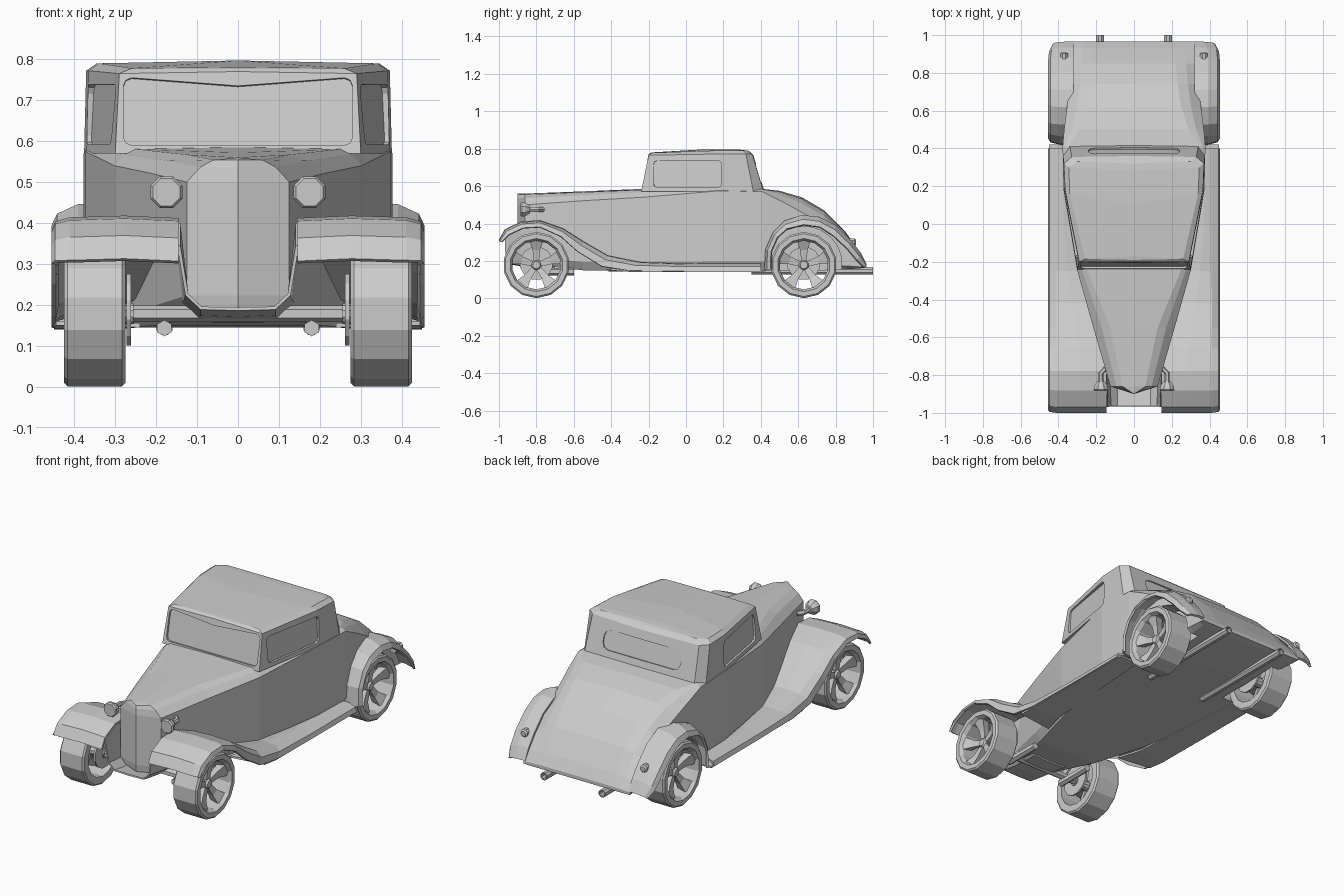
import bpy, bmesh
from math import sin, cos, pi
from mathutils import Vector

if "Cube" in bpy.data.objects:
    bpy.data.objects.remove(bpy.data.objects["Cube"])


def grid(name, rows, both=True, thick=0):
    """Quad sheet through rows of points, optionally mirrored across x = 0."""
    bm = bmesh.new()
    for s in ((1, -1) if both else (1,)):
        vs = [[bm.verts.new((s * p[0], p[1], p[2])) for p in r] for r in rows]
        for a, b in zip(vs, vs[1:]):
            for i in range(len(a) - 1):
                bm.faces.new((a[i], a[i + 1], b[i + 1], b[i]))
    bmesh.ops.remove_doubles(bm, verts=bm.verts, dist=1e-4)
    bmesh.ops.recalc_face_normals(bm, faces=bm.faces)
    me = bpy.data.meshes.new(name)
    bm.to_mesh(me)
    bm.free()
    ob = bpy.data.objects.new(name, me)
    bpy.context.collection.objects.link(ob)
    if thick:
        m = ob.modifiers.new("thickness", 'SOLIDIFY')
        m.thickness, m.offset = thick, 0
    return ob


def lathe(name, profile, axis, c, n, both=True):
    """Spin (position along axis, radius) pairs about an x or y axis through c."""
    rows = []
    for k in range(n + 1):
        a = 2 * pi * (k % n + 0.5) / n
        if axis == 'X':
            rows.append([(c[0] + t, c[1] + r * cos(a), c[2] + r * sin(a)) for t, r in profile])
        else:
            rows.append([(c[0] + r * cos(a), c[1] + t, c[2] + r * sin(a)) for t, r in profile])
    return grid(name, rows, both)


def cut(ob, cutter):
    m = ob.modifiers.new("cut", 'BOOLEAN')
    m.operation, m.object, m.solver = 'DIFFERENCE', cutter, 'EXACT'
    dg = bpy.context.evaluated_depsgraph_get()
    me = bpy.data.meshes.new_from_object(ob.evaluated_get(dg))
    ob.modifiers.clear()
    ob.data = me
    bpy.data.objects.remove(cutter)


def rounded(u0, u1, v0, v1, r):
    pts = []
    for u, v, a0 in ((u1 - r, v1 - r, 0), (u0 + r, v1 - r, 1), (u0 + r, v0 + r, 2), (u1 - r, v0 + r, 3)):
        pts += [(u + r * cos((a0 + k / 2) * pi / 2), v + r * sin((a0 + k / 2) * pi / 2)) for k in range(3)]
    return pts


def recess(ob, outline, place, normal, both=False, depth=0.012):
    n = Vector(normal).normalized()
    pts = [Vector(place(u, v)) for u, v in outline]
    pts.append(pts[0])
    mid = sum(pts[:-1], Vector()) / (len(pts) - 1)
    lo, hi = -n * depth, n * 0.05
    rows = [[mid + lo] * len(pts), [p + lo for p in pts], [p + hi for p in pts], [mid + hi] * len(pts)]
    cut(ob, grid("window_cutter", rows, both))


def lerp(a, b, t):
    return a + (b - a) * t


# Body: hood, doors and tail lofted along y (y, half width, top, flat top half width, shoulder drop, bottom)
stations = [(-.86, .125, .56, .06, .06, .185), (-.55, .215, .572, .125, .05, .15),
            (-.24, .302, .585, .25, .045, .145), (.18, .373, .585, .35, .01, .145),
            (.41, .378, .585, .35, .015, .145), (.50, .37, .575, .29, .05, .145),
            (.62, .355, .54, .25, .08, .145), (.74, .34, .47, .23, .08, .15),
            (.85, .33, .36, .22, .05, .155), (.93, .33, .245, .22, .015, .16),
            (.965, .33, .185, .22, .005, .165)]
rows = []
for y, w, zt, wt, d, zb in stations:
    h = zt - d - zb
    rows.append([(0, y, zt), (wt, y, zt - .1 * d), ((wt + w) / 2, y, zt - .4 * d), (w, y, zt - d),
                 (w, y, zb + .5 * h), (w, y, zb + .12 * h), (w - .03, y, zb), (0, y, zb)])
nose = [(0, -.90, p[2]) for p in rows[0]]
tail = [(0, .965, p[2]) for p in rows[-1]]
body = grid("body", [nose] + rows + [tail])
cut(body, lathe("wheel_well_cutter", [(0, 0), (0, .205), (.3, .205), (.3, 0)], 'X', (.255, .63, .18), 20))

# Cabin with recessed windows
base = [(0, -.24), (.30, -.24), (.37, .18), (.376, .36), (.34, .415), (0, .42)]
eave = [(0, -.20, .77), (.29, -.20, .765), (.365, .18, .772), (.371, .32, .772), (.33, .355, .77), (0, .36, .765)]
crown = [(0, -.19, .778), (.26, -.185, .778), (.34, .16, .79), (.345, .30, .79), (.30, .33, .79), (0, .34, .785)]
ridge = [(0, -.19, .778), (0, -.17, .781), (0, .10, .797), (0, .28, .796), (0, .32, .791), (0, .34, .785)]
cabin = grid("cabin", [[(0, y, .57) for x, y in base], [(x, y, .57) for x, y in base], eave, crown, ridge])
screen = rounded(-.28, .28, .59, .755, .02)
screen.insert(3, (0, .735))
recess(cabin, screen, lambda u, v: (u, -.24 + .2 * (v - .57), v), (0, -1, .2))
recess(cabin, rounded(-.24, .24, .62, .72, .035), lambda u, v: (u, .42 - .28 * (v - .57), v), (0, 1, .28))
recess(cabin, rounded(-.175, .19, .592, .738, .022),
       lambda u, v: (.30 + .167 * (u + .24) - .05 * (v - .57), u, v), (1, -.167, .05), True)

# Front fenders sweeping into running boards (crest y, crest z, lip y, lip z, inner x)
front = [(-.995, .31, -.985, .30, .145), (-.965, .365, -.945, .34, .145), (-.88, .405, -.87, .375, .145),
         (-.78, .412, -.78, .38, .145), (-.66, .37, -.67, .33, .175), (-.55, .30, -.58, .25, .205),
         (-.42, .225, -.45, .17, .245), (-.25, .19, -.30, .147, .29), (0, .18, 0, .143, .33), (.40, .18, .40, .143, .36)]
rows = []
for cy, cz, ly, lz, xi in front:
    rows.append([(xi, cy, cz - .006), (lerp(xi, .41, .5), cy, cz), (.41, cy, cz - .004),
                 (.443, lerp(cy, ly, .4), lerp(cz, lz, .4)), (.45, ly, lz)])
grid("front_fenders", rows, thick=.012)

# Rear fenders (crest y, crest z, lip y, lip z, outer x)
rear = [(.425, .155, .455, .155, .45), (.43, .26, .457, .25, .45), (.47, .35, .49, .325, .45),
        (.53, .41, .54, .37, .45), (.62, .44, .63, .392, .45), (.71, .43, .715, .38, .45),
        (.80, .385, .785, .335, .45), (.88, .305, .86, .265, .45), (.93, .24, .91, .205, .445), (.96, .18, .95, .165, .425)]
rows = []
for cy, cz, ly, lz, xo in rear:
    rows.append([(.32, cy, cz), (xo - .06, cy, cz), (xo - .012, lerp(cy, ly, .4), lerp(cz, lz, .45)), (xo, ly, lz)])
grid("rear_fenders", rows, thick=.012)

# Running board underside and front splash apron
grid("running_boards", [[(.24, -.42, .15), (.445, -.40, .155)], [(.28, -.28, .147), (.45, -.30, .147)],
                        [(.33, .42, .145), (.45, .42, .145)]], thick=.01)
grid("front_apron", [[(0, -.965, .19), (.09, -.965, .192), (.125, -.965, .225), (.145, -.97, .345)],
                     [(0, -.88, .175), (.09, -.88, .178), (.128, -.88, .215), (.145, -.88, .40)],
                     [(0, -.70, .16), (.10, -.70, .162), (.14, -.70, .20), (.155, -.70, .385)]], thick=.008)

# Wheels: tyre, five spokes, hub, brake disc and axle
for name, y, z in (("front", -.80, .178), ("rear", .63, .178)):
    c = (0, y, z)
    lathe(name + "_tyres", [(.275, .13), (.275, .168), (.283, .177), (.417, .177), (.425, .168),
                            (.425, .142), (.405, .13), (.275, .13)], 'X', c, 14)
    for k in range(5):
        a = 2 * pi * k / 5 + pi / 2
        rows = []
        for r, w, x0, x1 in ((.02, .014, .34, .375), (.08, .02, .345, .385), (.135, .038, .35, .41)):
            ring = [(x0, w * .6), (x1, w), (x1, -w), (x0, -w * .6), (x0, w * .6)]
            rows.append([(x, y + r * cos(a) - t * sin(a), z + r * sin(a) + t * cos(a)) for x, t in ring])
        grid(f"{name}_spokes_{k + 1}", rows)
    lathe(name + "_hubs", [(.255, 0), (.255, .025), (.37, .03), (.385, .02), (.385, 0)], 'X', c, 10)
    lathe(name + "_brake_discs", [(.262, 0), (.262, .09), (.272, .09), (.272, 0)], 'X', (0, y, z + .01), 12)
    lathe(name + "_axle", [(-.27, 0), (-.27, .02), (.27, .02), (.27, 0)], 'X', c, 6, False)
lathe("spring_mounts", [(-.10, 0), (-.10, .02), (.12, .02), (.12, 0)], 'Y', (.18, -.72, .143), 6)

# Headlights on bent stems
lathe("headlights", [(0, 0), (0, .036), (.008, .042), (.028, .038), (.05, .022), (.055, 0)], 'Y', (.175, -.885, .475), 8)
path = [(.175, -.84), (.175, -.79), (.155, -.768), (.12, -.775)]
sides = [(.012, .0), (.03, .16), (.03, .5), (.0, 1)]
rows = []
for (x, y), (dx, dy) in zip(path, ((1, 0), (.95, .3), (.4, .9), (0, 1))):
    rows.append([(x + .014 * cos(k * pi / 3) * dx, y + .014 * cos(k * pi / 3) * dy,
                  .475 + .014 * sin(k * pi / 3)) for k in range(7)])
grid("headlight_stems", rows)

# Tail lights and exhaust pipes
lathe("tail_lights", [(-.05, 0), (-.05, .02), (.012, .022), (.02, .014), (.02, 0)], 'Y', (.37, .89, .30), 8)
lathe("exhaust_pipes", [(.35, 0), (.35, .022), (1.0, .022), (1.0, .016), (.93, .016), (.93, 0)], 'Y', (.18, 0, .147), 8)
